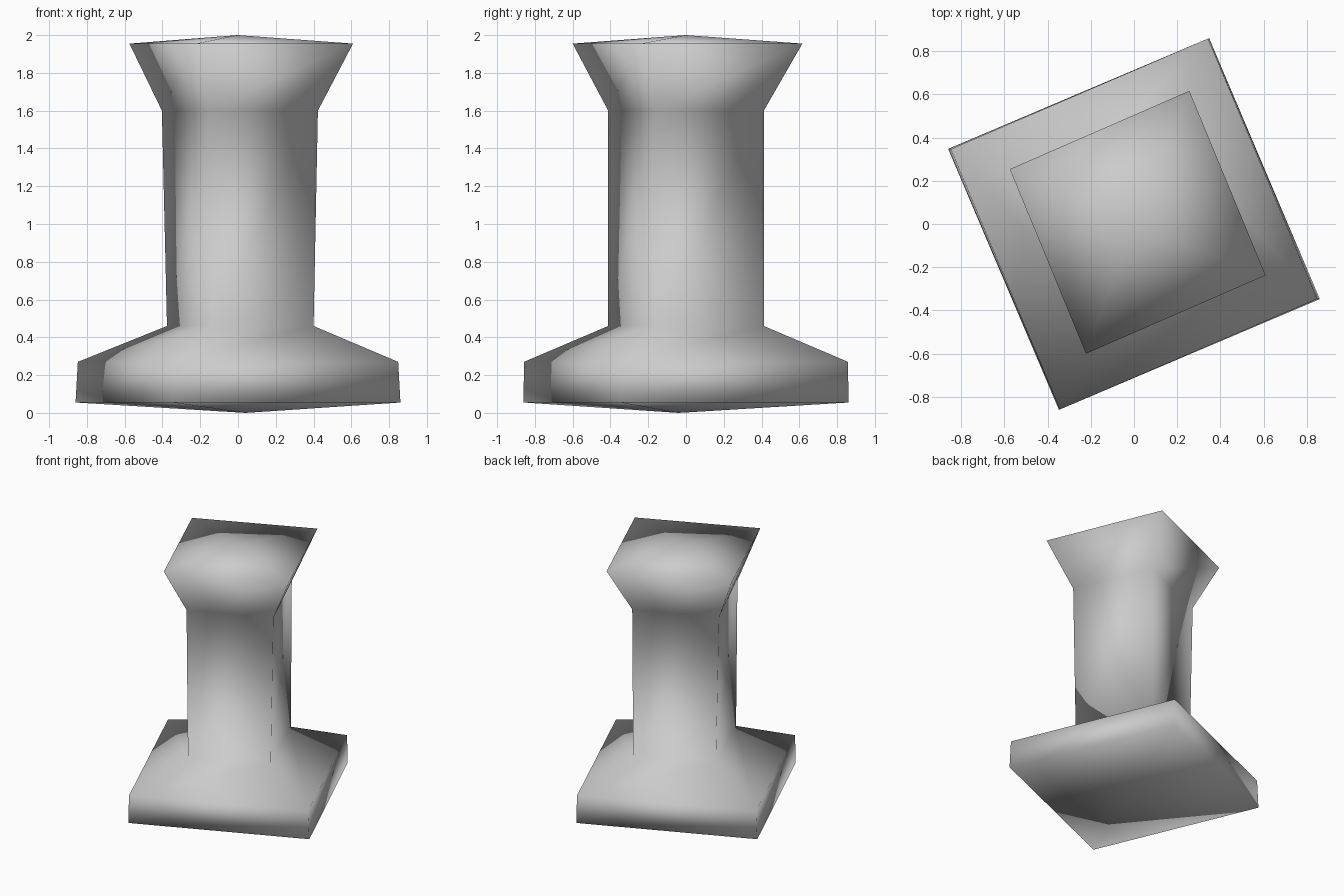
import bpy, bmesh
from math import sin, cos, radians

cube = bpy.data.objects.get("Cube")
if cube:
    bpy.data.objects.remove(cube, do_unlink=True)

# Single pale grey material
grey = bpy.data.materials.new("pale_grey")
grey.use_nodes = True
colour = (0.6, 0.6, 0.6, 1)
grey.diffuse_color = colour
grey.node_tree.nodes["Principled BSDF"].inputs["Base Color"].default_value = colour

TURN = radians(22)

# Profile rings, bottom to top: height, centre x, centre y, half width, half depth
RINGS = [
    (0.055, 0, 0, 0.86, 0.86),           # foot, lower edge
    (0.27, 0, 0, 0.848, 0.858),          # foot, upper edge
    (0.46, 0.012, 0, 0.388, 0.412),      # shaft, bottom
    (1.6, 0.01, 0, 0.413, 0.412),        # shaft, top
    (1.955, 0.017, 0.008, 0.592, 0.608), # flared head
]


def add_ring(bm, z, cx, cy, hx, hy):
    """Four turned corners that touch the given half extents."""
    corners = []
    for k in range(4):
        a = radians(90 * k) - TURN
        corners.append(bm.verts.new((cx + hx * cos(a) / cos(TURN),
                                     cy + hy * sin(a) / cos(TURN), z)))
    return corners


bm = bmesh.new()
rings = [add_ring(bm, *r) for r in RINGS]

# Side walls
for low, high in zip(rings, rings[1:]):
    for i in range(4):
        j = (i + 1) % 4
        bm.faces.new((low[i], low[j], high[j], high[i]))

# Shallow pyramid caps underneath and on top
for ring, tip in ((rings[0], (0.04, -0.04, 0)), (rings[-1], (0, 0, 2))):
    apex = bm.verts.new(tip)
    for i in range(4):
        bm.faces.new((ring[i], ring[(i + 1) % 4], apex))

bmesh.ops.recalc_face_normals(bm, faces=bm.faces)
for f in bm.faces:
    f.smooth = True

mesh = bpy.data.meshes.new("square_pillar")
bm.to_mesh(mesh)
bm.free()
mesh.materials.append(grey)
pillar = bpy.data.objects.new("square_pillar", mesh)
bpy.context.collection.objects.link(pillar)
